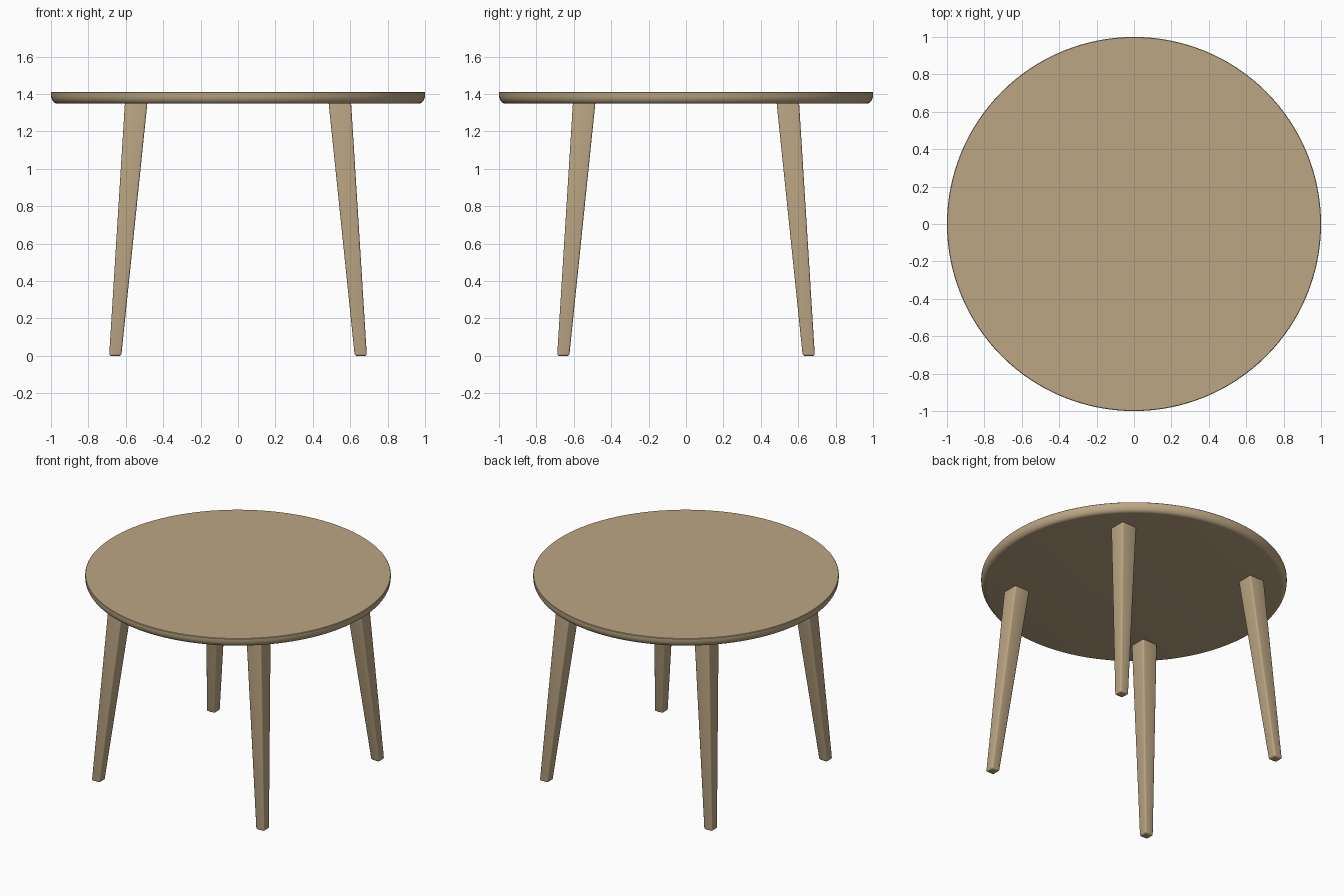
import bpy, bmesh
from math import pi, sin, cos

if "Cube" in bpy.data.objects:
    bpy.data.objects.remove(bpy.data.objects["Cube"])

wood = bpy.data.materials.new("light_wood")
wood.diffuse_color = (0.50, 0.38, 0.23, 1)
wood.use_nodes = True
wood.node_tree.nodes["Principled BSDF"].inputs["Base Color"].default_value = wood.diffuse_color


def add_object(name, bm):
    bmesh.ops.recalc_face_normals(bm, faces=bm.faces)
    mesh = bpy.data.meshes.new(name)
    bm.to_mesh(mesh)
    bm.free()
    mesh.materials.append(wood)
    obj = bpy.data.objects.new(name, mesh)
    bpy.context.collection.objects.link(obj)
    return obj


def smooth(obj):
    bpy.ops.object.select_all(action='DESELECT')
    bpy.context.view_layer.objects.active = obj
    obj.select_set(True)
    bpy.ops.object.shade_smooth_by_angle(angle=0.6)


TOP, UNDER = 1.412, 1.348

# Round top: lathed rim with a crisp upper edge and a rounded underside
profile = [(0.997, TOP), (1.0, TOP - 0.003), (1.0, TOP - 0.018)]
for i in range(1, 9):
    a = i / 8 * pi / 2
    profile.append((0.965 + 0.035 * cos(a), TOP - 0.018 - (TOP - 0.018 - UNDER) * sin(a)))

SIDES = 128
bm = bmesh.new()
rings = [[bm.verts.new((r * cos(2 * pi * k / SIDES), r * sin(2 * pi * k / SIDES), z))
          for k in range(SIDES)] for r, z in profile]
for a, b in zip(rings, rings[1:]):
    for k in range(SIDES):
        n = (k + 1) % SIDES
        bm.faces.new((a[k], a[n], b[n], b[k]))
bm.faces.new(rings[0])
bm.faces.new(rings[-1])
smooth(add_object("table_top", bm))

# Splayed, tapered square leg with rounded edges, mirrored to all four corners
bm = bmesh.new()
foot, head = [[bm.verts.new((x, y, z)) for x, y in ((lo, lo), (hi, lo), (hi, hi), (lo, hi))]
              for lo, hi, z in ((0.624, 0.689, 0.0), (0.485, 0.605, UNDER))]
bm.faces.new(foot)
bm.faces.new(head)
for k in range(4):
    n = (k + 1) % 4
    bm.faces.new((foot[k], foot[n], head[n], head[k]))
edges = [e for e in bm.edges if any(v in foot for v in e.verts)]
bmesh.ops.bevel(bm, geom=edges, offset=0.01, segments=3, profile=0.5, affect='EDGES')
legs = add_object("legs", bm)
mirror = legs.modifiers.new("four_corners", 'MIRROR')
mirror.use_axis = (True, True, False)
smooth(legs)
